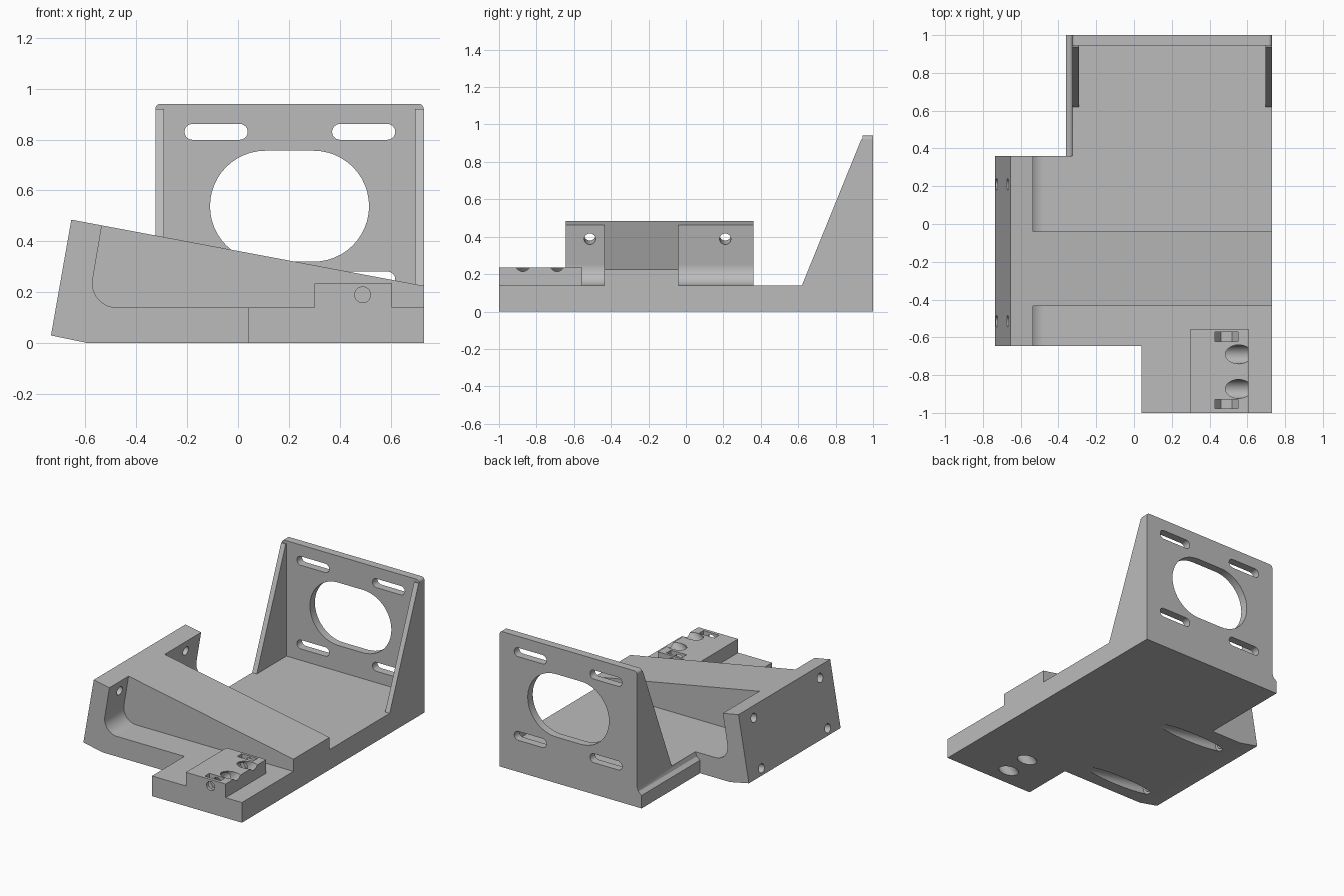
import bpy, bmesh, math
from mathutils import Vector

if "Cube" in bpy.data.objects:
    bpy.data.objects.remove(bpy.data.objects["Cube"], do_unlink=True)

FLOOR = 0.14          # top of the base slab
RIGHT = 0.73          # common flush side
TILT = 0.18           # fall of the tilted screw axes


def finish(name, bm):
    bmesh.ops.recalc_face_normals(bm, faces=bm.faces[:])
    mesh = bpy.data.meshes.new(name)
    bm.to_mesh(mesh)
    bm.free()
    ob = bpy.data.objects.new(name, mesh)
    bpy.context.collection.objects.link(ob)
    return ob


def prism(name, profile, start, end, axis="y"):
    """Extrude an (x, z) profile along y, or a (y, z) profile along x."""
    def place(p, d):
        return (p[0], d, p[1]) if axis == "y" else (d, p[0], p[1])
    bm = bmesh.new()
    face = bm.faces.new([bm.verts.new(place(p, start)) for p in profile])
    ext = bmesh.ops.extrude_face_region(bm, geom=[face])
    move = Vector(place((0, 0), end - start))
    bmesh.ops.translate(bm, vec=move, verts=[g for g in ext["geom"] if isinstance(g, bmesh.types.BMVert)])
    return finish(name, bm)


def rod(name, a, b, radius):
    a, b = Vector(a), Vector(b)
    turn = (b - a).to_track_quat("Z", "Y").to_matrix().to_4x4()
    turn.translation = (a + b) / 2
    bm = bmesh.new()
    bmesh.ops.create_cone(bm, cap_ends=True, segments=48, radius1=radius, radius2=radius,
                          depth=(b - a).length, matrix=turn)
    return finish(name, bm)


def arc(cx, cz, r, a0, a1, n):
    angles = [math.radians(a0 + (a1 - a0) * i / n) for i in range(n + 1)]
    return [(cx + r * math.cos(t), cz + r * math.sin(t)) for t in angles]


def stadium(x0, x1, cz, r):
    return arc(x0 + r, cz, r, 90, 270, 24) + arc(x1 - r, cz, r, -90, 90, 24)


def combine(body, tool, operation):
    mod = body.modifiers.new("combine", "BOOLEAN")
    mod.operation, mod.solver, mod.object = operation, "EXACT", tool
    bpy.context.view_layer.objects.active = body
    bpy.ops.object.modifier_apply(modifier=mod.name)
    bpy.data.objects.remove(tool, do_unlink=True)


def slope(x):
    return 0.485 - 0.26 * (x + 0.655) / 1.385


# Tilted side wall with its filleted floor
wall = [(-0.735, 0.03), (-0.59, 0), (RIGHT, 0), (RIGHT, FLOOR)]
wall += arc(-0.477, 0.235, 0.095, 270, 170, 20)
wall += [(-0.535, slope(-0.535)), (-0.655, 0.485)]
body = prism("mounting_bracket", wall, -0.645, 0.36)

solids = []
# Sloping rib across the middle
solids.append(prism("sloping_rib", [(-0.6, 0.07), (RIGHT, 0.07), (RIGHT, slope(RIGHT)),
                                    (-0.6, slope(-0.6))], -0.435, -0.04))
# Rear slab with a relieved outer edge, and front foot
solids.append(prism("rear_slab", [(-0.36, 0), (RIGHT, 0), (RIGHT, FLOOR), (-0.325, FLOOR),
                                  (-0.335, 0.11), (-0.36, 0.09)], 0.3, 1))
solids.append(prism("front_foot", [(0.04, 0), (RIGHT, 0), (RIGHT, FLOOR), (0.04, FLOOR)], -1, -0.6))
# Clamp block on the foot
solids.append(prism("clamp_block", [(0.3, 0.08), (0.605, 0.08), (0.605, 0.235), (0.3, 0.235)], -1, -0.555))
# Upright back plate with rounded top corners
plate = [(-0.325, 0.06), (RIGHT, 0.06)]
plate += arc(RIGHT - 0.02, 0.92, 0.02, 0, 90, 6) + arc(-0.305, 0.92, 0.02, 90, 180, 6)
solids.append(prism("back_plate", plate, 0.945, 1))
# Gussets at both sides
for x in (-0.325, RIGHT - 0.035):
    solids.append(prism("gusset", [(0.62, 0.1), (0.97, 0.1), (0.97, 0.92), (0.937, 0.92),
                                   (0.62, FLOOR)], x, x + 0.035, "x"))
for part in solids:
    combine(body, part, "UNION")

cuts = []
# Large opening and four adjustment slots in the back plate
cuts.append(prism("opening", stadium(-0.11, 0.515, 0.538, 0.218), 0.9, 1.1))
for z in (0.83, 0.25):
    for x in (-0.21, 0.37):
        cuts.append(prism("slot", stadium(x, x + 0.248, z, 0.031), 0.9, 1.1))
# Tilted screw holes through the side wall, the lower ones breaking out below
for y in (-0.515, 0.21):
    cuts.append(rod("upper_hole", (-0.8, y, 0.433), (-0.45, y, 0.433 - 0.35 * TILT), 0.03))
    cuts.append(rod("lower_hole", (-0.8, y, 0.0885), (-0.5, y, 0.0885 - 0.3 * TILT), 0.03))
    cuts.append(rod("head_clearance", (-0.55, y, 0.0435), (0.1, y, 0.0435 - 0.65 * TILT), 0.047))
# Diagonal bores through the clamp block
for y in (-0.69, -0.873):
    cuts.append(rod("diagonal_bore", (0.705, y, 0.385), (0.22, y, -0.1), 0.05))
# Cross bolt hole and its two nut pockets
cuts.append(rod("bolt_hole", (0.49, -1.1, 0.19), (0.49, -0.5, 0.19), 0.031))
for y in (-0.622, -0.978):
    cuts.append(prism("nut_pocket", [(0.43, 0.3), (0.43, 0.19), (0.46, 0.145), (0.52, 0.145),
                                     (0.55, 0.19), (0.55, 0.3)], y, y + 0.05))
for part in cuts:
    combine(body, part, "DIFFERENCE")

# Plain grey finish
grey = bpy.data.materials.new("plain_grey")
grey.use_nodes = True
colour = (0.5, 0.5, 0.5, 1)
grey.diffuse_color = colour
grey.node_tree.nodes["Principled BSDF"].inputs["Base Color"].default_value = colour
body.data.materials.clear()
body.data.materials.append(grey)
for poly in body.data.polygons:
    poly.material_index = 0

# Smooth fillets and bores, crisp flat faces
bpy.ops.object.select_all(action="DESELECT")
body.select_set(True)
bpy.context.view_layer.objects.active = body
bpy.ops.object.shade_smooth_by_angle(angle=math.radians(25))
flatten = body.modifiers.new("flat_face_normals", "WEIGHTED_NORMAL")
flatten.keep_sharp = True
flatten.weight = 100
